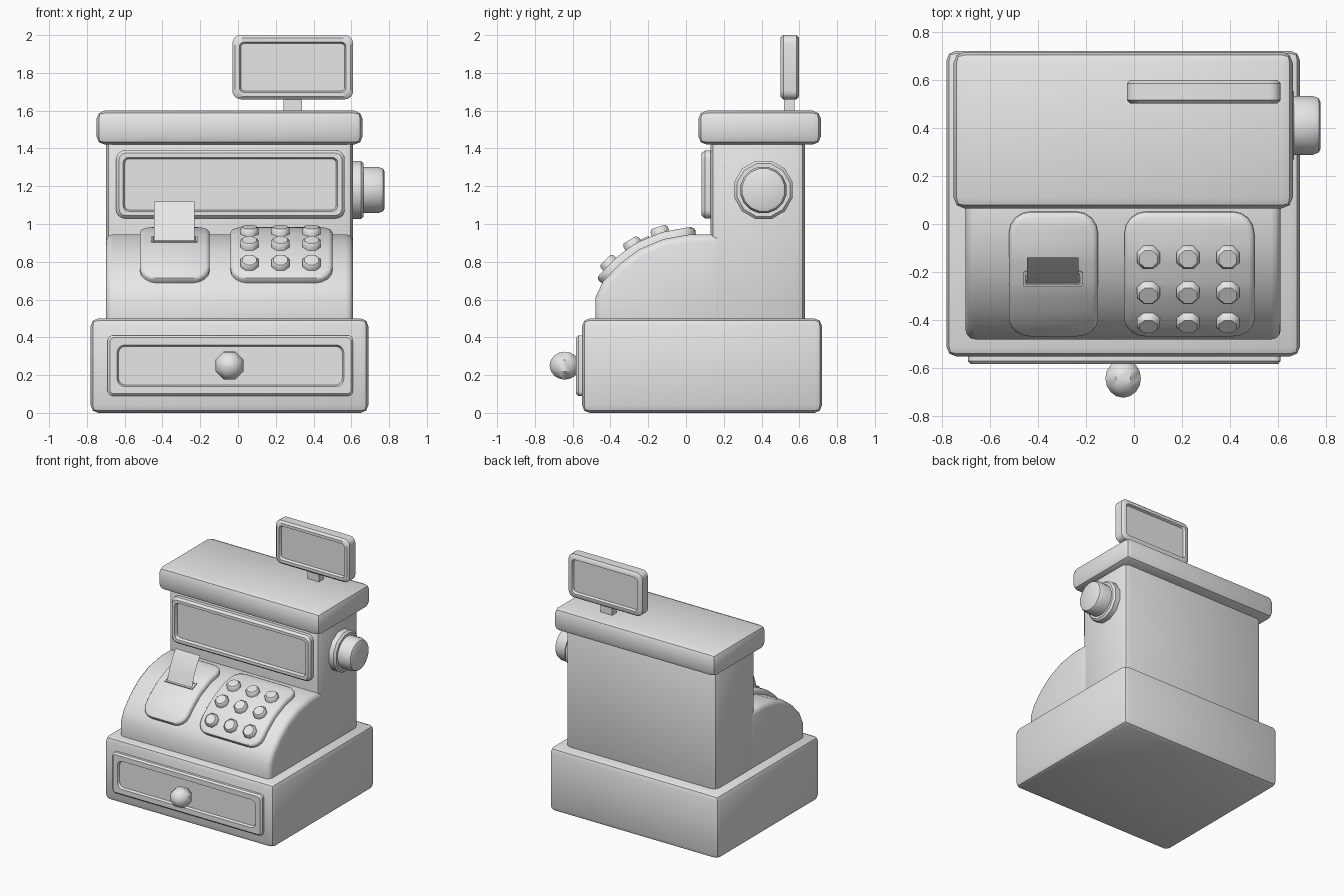
import bpy, bmesh
from math import sin, cos, pi, radians
from mathutils import Vector

cube = bpy.data.objects.get("Cube")
if cube:
    bpy.data.objects.remove(cube)

grey = bpy.data.materials.new("plain grey")
grey.use_nodes = True
grey.diffuse_color = (0.8, 0.8, 0.8, 1)
grey.node_tree.nodes["Principled BSDF"].inputs["Base Color"].default_value = (0.8, 0.8, 0.8, 1)
parts = []


def finish(name, bm):
    bmesh.ops.recalc_face_normals(bm, faces=bm.faces[:])
    mesh = bpy.data.meshes.new(name)
    bm.to_mesh(mesh)
    bm.free()
    mesh.materials.append(grey)
    obj = bpy.data.objects.new(name, mesh)
    bpy.context.collection.objects.link(obj)
    parts.append(obj)
    return obj


def bevel_sharp(bm, width, segments):
    sharp = [e for e in bm.edges if e.calc_face_angle(0) > radians(40)]
    bmesh.ops.bevel(bm, geom=sharp, offset=width, segments=segments, profile=0.5,
                    affect='EDGES', clamp_overlap=True)


def box(name, xs, ys, zs, width=0.0):
    bm = bmesh.new()
    bmesh.ops.create_cube(bm, size=1)
    for v in bm.verts:
        v.co = [lo + (c + 0.5) * (hi - lo) for c, (lo, hi) in zip(v.co, (xs, ys, zs))]
    if width:
        bevel_sharp(bm, width, 2)
    return finish(name, bm)


def prism(name, outline, xs, width):
    """Side outline of (y, z) points carried across the width."""
    bm = bmesh.new()
    rows = [[bm.verts.new((x, y, z)) for y, z in outline] for x in xs]
    n = len(outline)
    for row in rows:
        bm.faces.new(row)
    for i in range(n):
        j = (i + 1) % n
        bm.faces.new((rows[0][i], rows[0][j], rows[1][j], rows[1][i]))
    bmesh.ops.recalc_face_normals(bm, faces=bm.faces[:])
    bevel_sharp(bm, width, 3)
    return finish(name, bm)


def plate(name, xs, zs, rings, warp=None):
    """Rounded rectangle lofted through (inset, depth, corner radius) rings."""
    bm = bmesh.new()
    loops = []
    for inset, depth, r in rings:
        x0, x1, z0, z1 = xs[0] + inset, xs[1] - inset, zs[0] + inset, zs[1] - inset
        corners = ((x1 - r, z1 - r), (x0 + r, z1 - r), (x0 + r, z0 + r), (x1 - r, z0 + r))
        loop = []
        for k, (cx, cz) in enumerate(corners):
            for step in range(5):
                a = (k + step / 4) * pi / 2
                loop.append(bm.verts.new((cx + r * cos(a), depth, cz + r * sin(a))))
        loops.append(loop)
    n = len(loops[0])
    for a, b in zip(loops, loops[1:]):
        for i in range(n):
            j = (i + 1) % n
            bm.faces.new((a[i], a[j], b[j], b[i]))
    bm.faces.new(loops[0])
    bm.faces.new(loops[-1])
    if warp:
        cuts = 14
        for k in range(1, cuts):
            z = zs[0] + (zs[1] - zs[0]) * k / cuts
            bmesh.ops.bisect_plane(bm, geom=bm.verts[:] + bm.edges[:] + bm.faces[:],
                                   plane_co=(0, 0, z), plane_no=(0, 0, 1))
        for v in bm.verts:
            v.co = warp(v.co)
    return finish(name, bm)


def turned(name, profile, sides, centre, axis):
    """Round part from (radius, height) points along an axis."""
    bm = bmesh.new()
    turn = Vector((0, 0, 1)).rotation_difference(Vector(axis))
    loops = []
    for r, h in profile:
        loops.append([bm.verts.new(Vector(centre) + turn @ Vector(
            (r * cos((i + 0.5) * 2 * pi / sides), r * sin((i + 0.5) * 2 * pi / sides), h)))
            for i in range(sides)])
    for a, b in zip(loops, loops[1:]):
        for i in range(sides):
            j = (i + 1) % sides
            bm.faces.new((a[i], a[j], b[j], b[i]))
    bm.faces.new(loops[0])
    bm.faces.new(loops[-1])
    return finish(name, bm)


# Curved slope of the counter, followed by the pads and keys
slope = [Vector(p) for p in ((-0.48, 0.61), (-0.44, 0.695), (-0.35, 0.79), (-0.25, 0.865),
                             (-0.12, 0.92), (0.02, 0.945), (0.2, 0.945))]


def on_slope(s, h):
    """Point (y, z) and normal at distance s along the slope, raised by h."""
    def normal(i):
        d = slope[min(i + 1, len(slope) - 1)] - slope[max(i - 1, 0)]
        return Vector((-d.y, d.x)).normalized()
    for i, (a, b) in enumerate(zip(slope, slope[1:])):
        length = (b - a).length
        if s <= length or i == len(slope) - 2:
            t = s / length
            n = normal(i).lerp(normal(i + 1), t).normalized()
            return a.lerp(b, t) + n * h, n
        s -= length


def wrap(co):
    p, _ = on_slope(co.z, co.y)
    return Vector((co.x, p.x, p.y))


# Main housing
box("base", (-0.78, 0.69), (-0.55, 0.72), (0, 0.5), 0.04)
box("tower", (-0.7, 0.61), (0.13, 0.63), (0.45, 1.46), 0.045)
prism("sloped_counter", [(-0.48, 0.42)] + [tuple(p) for p in slope] + [(0.2, 0.42)],
      (-0.7, 0.61), 0.04)
box("top_cap", (-0.75, 0.66), (0.065, 0.715), (1.42, 1.6), 0.045)

# Drawer and its knob
plate("drawer_front", (-0.69, 0.61), (0.09, 0.41),
      [(0, -0.53, 0.025), (0, -0.57, 0.025), (0.012, -0.583, 0.02),
       (0.05, -0.583, 0.04), (0.058, -0.565, 0.035)])
ball = [(0.08 * sin(a), -0.08 * cos(a)) for a in [0.02 + k * (pi - 0.04) / 8 for k in range(9)]]
turned("drawer_knob", ball, 8, (-0.045, -0.642, 0.25), (0, -1, 0))
turned("drawer_knob_stem", [(0.035, 0), (0.035, 0.06)], 8, (-0.045, -0.55, 0.25), (0, -1, 0))

# Price window on the tower
plate("price_window", (-0.645, 0.565), (1.03, 1.39),
      [(0, 0.15, 0.045), (0, 0.1, 0.045), (0.015, 0.083, 0.035),
       (0.037, 0.083, 0.03), (0.045, 0.105, 0.025)])

# Raised customer display, framed on both sides
box("display_post", (0.24, 0.34), (0.52, 0.575), (1.55, 1.7))
plate("customer_display", (-0.03, 0.61), (1.66, 2.0),
      [(0.045, 0.58, 0.02), (0.037, 0.598, 0.025), (0.015, 0.598, 0.04), (0, 0.585, 0.045),
       (0, 0.515, 0.045), (0.015, 0.5, 0.04), (0.037, 0.5, 0.025), (0.045, 0.52, 0.02)])

# Side dial
turned("dial_flange", [(0.16, 0), (0.16, 0.045), (0.145, 0.06), (0.11, 0.06)], 12,
       (0.605, 0.41, 1.18), (1, 0, 0))
turned("dial_knob", [(0.125, 0), (0.125, 0.09), (0.115, 0.115), (0.1, 0.122)], 16,
       (0.653, 0.41, 1.18), (1, 0, 0))

# Pads wrapped over the slope
pad_rings = [(0, -0.03, 0.09), (0, 0.022, 0.09), (0.008, 0.033, 0.082), (0.022, 0.038, 0.068)]
pad_span = (0.085, 0.665)
plate("key_pad", (-0.04, 0.5), pad_span, pad_rings, wrap)
plate("printer_pad", (-0.52, -0.15), pad_span, pad_rings, wrap)

# Nine keys
for row, s in enumerate((0.185, 0.335, 0.485)):
    for col, x in enumerate((0.06, 0.225, 0.39)):
        p, n = on_slope(s, 0.02)
        turned(f"key_{row + 1}_{col + 1}", [(0.052, 0), (0.052, 0.036), (0.04, 0.05)], 8,
               (x, p.x, p.y), (0, n.x, n.y))

# Printer slot and the paper slip
plate("printer_slot", (-0.46, -0.215), (0.36, 0.425),
      [(0, 0.02, 0.008), (0, 0.045, 0.008), (0.01, 0.045, 0.005), (0.012, 0.038, 0.004)], wrap)
sheet = [(-0.26, 0.87), (-0.235, 0.93), (-0.21, 1.0), (-0.18, 1.06), (-0.14, 1.12)]
bm = bmesh.new()
pairs = [[bm.verts.new((x, y, z)) for x in (-0.445, -0.23)] for y, z in sheet]
for a, b in zip(pairs, pairs[1:]):
    bm.faces.new((a[0], a[1], b[1], b[0]))
bmesh.ops.solidify(bm, geom=bm.faces[:], thickness=0.006)
finish("paper_slip", bm)

# Smooth shading with sharp edges kept
bpy.ops.object.select_all(action='DESELECT')
for obj in parts:
    obj.select_set(True)
bpy.context.view_layer.objects.active = parts[0]
bpy.ops.object.shade_smooth_by_angle(angle=radians(40))
